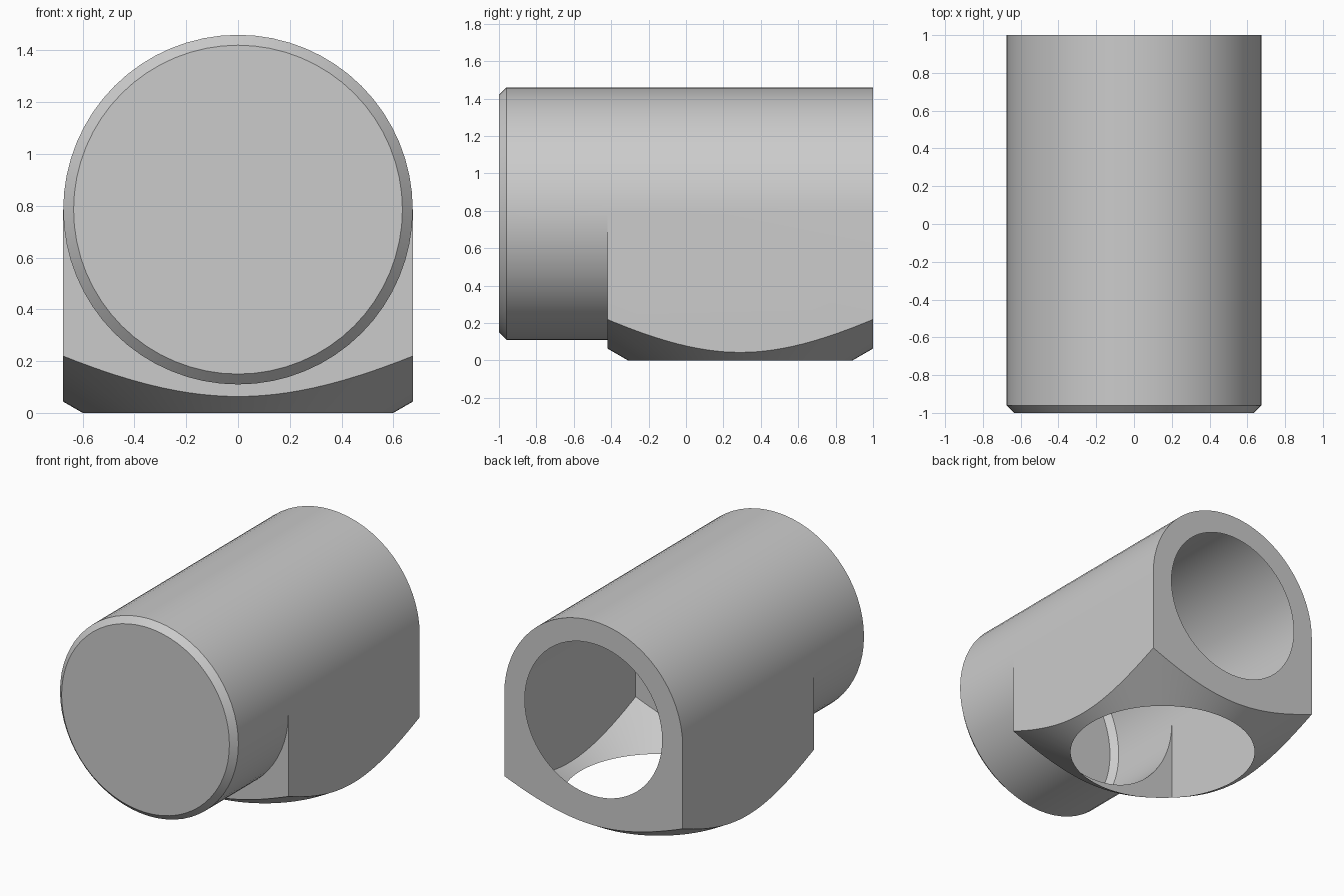
import bpy, bmesh
from math import sin, cos, pi, tan, radians

if "Cube" in bpy.data.objects:
    bpy.data.objects.remove(bpy.data.objects["Cube"])

R, CZ = 0.675, 0.785           # body radius and axis height
Y0, Y1 = -0.42, 1.0            # square block extent along y
YC = (Y0 + Y1) / 2             # bottom opening centre
BORE, MOUTH = 0.52, 0.60       # rear and bottom opening radii
N = 64


def circle_points(r, y, a0=0.0, a1=2 * pi, n=N):
    return [(r * cos(a0 + (a1 - a0) * i / n), y, CZ + r * sin(a0 + (a1 - a0) * i / n))
            for i in range(n + 1)]


def object_from(bm, name):
    mesh = bpy.data.meshes.new(name)
    bm.to_mesh(mesh)
    bm.free()
    ob = bpy.data.objects.new(name, mesh)
    bpy.context.collection.objects.link(ob)
    return ob


# Arched block: half round on top, square below
bm = bmesh.new()
outline = circle_points(R, Y0, 0, pi, N // 2) + [(-R, Y0, 0), (R, Y0, 0)]
face = bm.faces.new([bm.verts.new(p) for p in outline])
ext = bmesh.ops.extrude_face_region(bm, geom=[face], use_keep_orig=True)
bmesh.ops.translate(bm, vec=(0, Y1 - Y0, 0),
                    verts=[g for g in ext["geom"] if isinstance(g, bmesh.types.BMVert)])
bmesh.ops.recalc_face_normals(bm, faces=bm.faces)
body = object_from(bm, "hollow_fitting_body")

# Wide cone that chamfers the bottom corners
bm = bmesh.new()
H = 2.0
bmesh.ops.create_cone(bm, cap_ends=True, segments=96, radius1=MOUTH,
                      radius2=MOUTH + H / tan(radians(30)), depth=H)
bmesh.ops.translate(bm, vec=(0, YC, H / 2), verts=bm.verts)
cutter = object_from(bm, "chamfer_cutter")
cutter.hide_render = True

mod = body.modifiers.new("chamfer", "BOOLEAN")
mod.operation, mod.solver, mod.object = "INTERSECT", "EXACT", cutter
dg = bpy.context.evaluated_depsgraph_get()
bm = bmesh.new()
bm.from_object(body, dg)
body.modifiers.clear()
bpy.data.objects.remove(cutter)
bmesh.ops.remove_doubles(bm, verts=bm.verts, dist=1e-5)

# Open the bottom mouth and both ends of the thin shell
bm.normal_update()
gone = [f for f in bm.faces if all(v.co.z < 1e-4 for v in f.verts)
        or any(all(abs(v.co.y - y) < 1e-4 for v in f.verts) for y in (Y0, Y1))]
bmesh.ops.delete(bm, geom=gone, context="FACES")


def end_plate(y, zmax, inner, closed):
    """Flat plate between the block outline and a round opening."""
    edges = [e for e in bm.edges if e.is_boundary
             and all(abs(v.co.y - y) < 1e-4 and v.co.z < zmax for v in e.verts)]
    if closed:
        vs = [bm.verts.new(p) for p in inner[:-1]]
        vs.append(vs[0])
    else:
        ends = [min((v for e in edges for v in e.verts),
                    key=lambda v: (v.co.x - p[0]) ** 2 + (v.co.z - p[2]) ** 2)
                for p in (inner[0], inner[-1])]
        vs = [ends[0]] + [bm.verts.new(p) for p in inner[1:-1]] + [ends[1]]
    edges += [bm.edges.new(pair) for pair in zip(vs, vs[1:])]
    bmesh.ops.triangle_fill(bm, use_beauty=True, use_dissolve=False, edges=edges,
                            normal=(0, -1 if y < 0 else 1, 0))


end_plate(Y1, 9, circle_points(BORE, Y1), True)
end_plate(Y0, CZ + 1e-4, circle_points(R, Y0, pi, 2 * pi, N // 2), False)

# Closed front tube with a chamfered rim
rings = [[bm.verts.new(p) for p in circle_points(r, y)[:-1]]
         for y, r in ((-1, R - 0.04), (-0.96, R), (Y0, R))]
bm.faces.new(rings[0])
for a, b in zip(rings, rings[1:]):
    for i in range(N):
        j = (i + 1) % N
        bm.faces.new((a[i], a[j], b[j], b[i]))

bmesh.ops.remove_doubles(bm, verts=bm.verts, dist=1e-4)
bmesh.ops.recalc_face_normals(bm, faces=bm.faces)
bm.to_mesh(body.data)
bm.free()

bpy.context.view_layer.objects.active = body
body.select_set(True)
bpy.ops.object.shade_smooth_by_angle(angle=radians(25))
